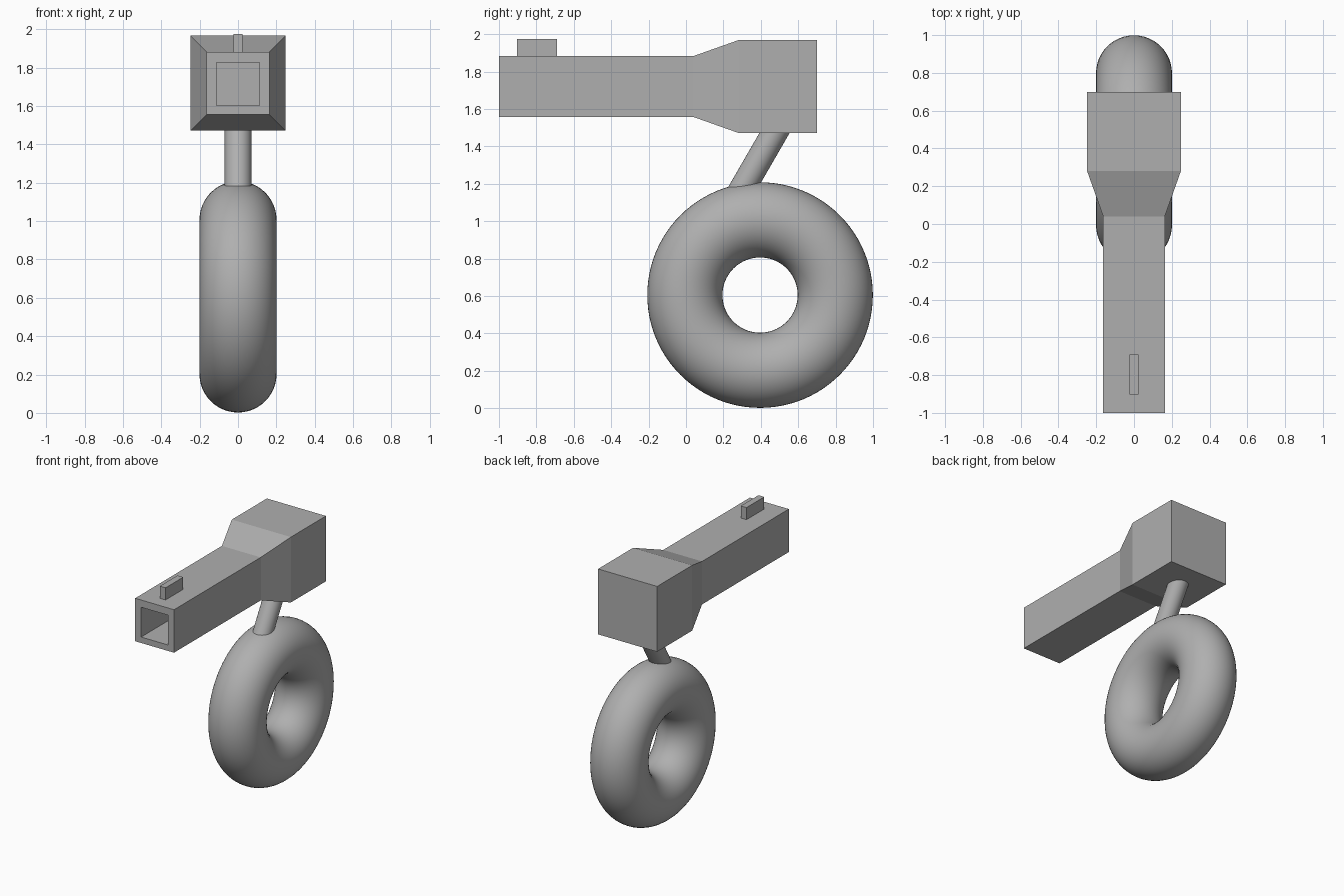
import bpy, bmesh, math
from mathutils import Vector

cube = bpy.data.objects.get("Cube")
if cube:
    bpy.data.objects.remove(cube, do_unlink=True)

GREY = (0.43, 0.43, 0.43, 1)
grey = bpy.data.materials.new("mid_grey")
grey.use_nodes = True
grey.diffuse_color = GREY
grey.node_tree.nodes["Principled BSDF"].inputs["Base Color"].default_value = GREY


def finish(obj, name, smooth=False):
    obj.name = name
    obj.data.name = name
    obj.data.materials.append(grey)
    if smooth:
        bpy.ops.object.shade_smooth_by_angle(angle=math.radians(40))


# Square barrel flaring into the rear block, with a blind square bore
# Each section: y, half width, centre height
sections = [(0.0, 0.113, 1.715), (-1.0, 0.113, 1.715), (-1.0, 0.163, 1.72),
            (0.04, 0.163, 1.72), (0.28, 0.248, 1.72), (0.70, 0.248, 1.72)]
corners = [(-1, -1), (1, -1), (1, 1), (-1, 1)]
bm = bmesh.new()
rings = [[bm.verts.new((sx * h, y, z + sz * h)) for sx, sz in corners]
         for y, h, z in sections]
for a, b in zip(rings, rings[1:]):
    for i in range(4):
        j = (i + 1) % 4
        bm.faces.new((a[i], a[j], b[j], b[i]))
bm.faces.new(rings[0])
bm.faces.new(rings[-1])
bmesh.ops.recalc_face_normals(bm, faces=bm.faces)
mesh = bpy.data.meshes.new("barrel")
bm.to_mesh(mesh)
bm.free()
barrel = bpy.data.objects.new("barrel", mesh)
bpy.context.collection.objects.link(barrel)
finish(barrel, "barrel")

# Front sight
bpy.ops.mesh.primitive_cube_add(size=1, location=(0, -0.797, 1.925))
sight = bpy.context.object
sight.scale = (0.048, 0.212, 0.10)
finish(sight, "front_sight")

# Slanted post joining the block to the ring
low, high = Vector((0, 0.244, 1.075)), Vector((0, 0.533, 1.575))
bpy.ops.mesh.primitive_cylinder_add(vertices=48, radius=0.07, depth=(high - low).length,
                                    location=(low + high) / 2)
post = bpy.context.object
post.rotation_euler = (high - low).to_track_quat("Z", "Y").to_euler()
finish(post, "post", smooth=True)

# Ring handle
bpy.ops.mesh.primitive_torus_add(major_radius=0.402, minor_radius=0.201,
                                 major_segments=96, minor_segments=48,
                                 location=(0, 0.396, 0.605),
                                 rotation=(0, math.pi / 2, 0))
finish(bpy.context.object, "ring_handle", smooth=True)
